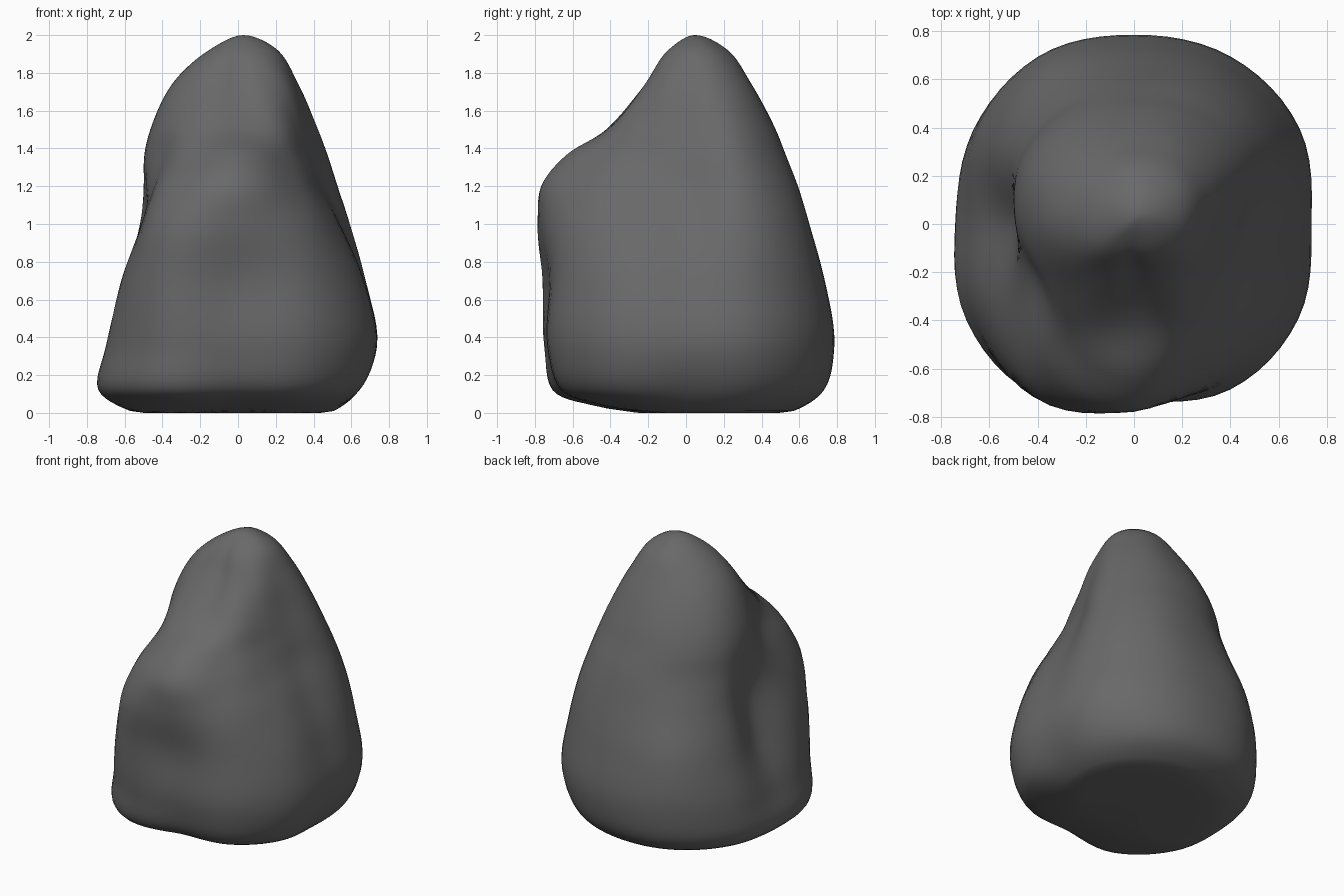
import bpy, bmesh, math
from mathutils import Vector

if "Cube" in bpy.data.objects:
    bpy.data.objects.remove(bpy.data.objects["Cube"])

# Boulder cross-sections: height, then radius every 30 degrees
# (front, right, back, left)
SECTIONS = [
    (0.01, .46, .50, .51, .50, .55, .57, .57, .57, .57, .57, .62, .57),
    (0.12, .665, .71, .70, .64, .70, .73, .73, .75, .75, .735, .79, .79),
    (0.35, .735, .79, .785, .735, .79, .80, .785, .80, .765, .69, .775, .82),
    (0.70, .73, .765, .73, .665, .745, .76, .735, .755, .68, .55, .71, .83),
    (1.00, .775, .71, .60, .545, .67, .69, .65, .64, .59, .48, .59, .81),
    (1.20, .765, .61, .48, .46, .60, .62, .59, .57, .55, .49, .52, .71),
    (1.36, .64, .50, .41, .42, .54, .55, .53, .53, .53, .49, .46, .56),
    (1.50, .42, .42, .37, .38, .48, .49, .475, .48, .49, .46, .43, .45),
    (1.75, .20, .24, .28, .30, .35, .36, .34, .34, .35, .34, .30, .24),
    (1.92, .09, .11, .15, .20, .23, .23, .22, .19, .17, .15, .13, .10),
]
COLS = 12
STEPS = 6


def spline(a, b, c, d, t):
    return 0.5 * (2 * b + (c - a) * t + (2 * a - 5 * b + 4 * c - d) * t * t
                  + (3 * b - a - 3 * c + d) * t ** 3)


def chord_spline(a, b, c, d, t):
    # same, but allowing for unequal spacing of the sections
    u, v, w = ((q - p).length ** 0.75 for p, q in ((a, b), (b, c), (c, d)))
    m0 = v * ((b - a) / u - (c - a) / (u + v) + (c - b) / v)
    m1 = v * ((c - b) / v - (d - b) / (v + w) + (d - c) / w)
    s = 1 - t
    return (b * (1 + 2 * t) * s * s + m0 * t * s * s
            + c * t * t * (3 - 2 * t) - m1 * t * t * s)


def ring(row, index):
    pts = []
    for i in range(COLS * STEPS):
        k, t = divmod(i, STEPS)
        r = spline(*(row[1 + (k + o) % COLS] for o in (-1, 0, 1, 2)), t / STEPS)
        a = 2 * math.pi * i / (COLS * STEPS)
        lift = 0.035 * max(0, math.cos(a)) if index == 0 else 0  # raised front edge
        pts.append(Vector((r * math.sin(a), -r * math.cos(a), row[0] + lift)))
    return pts


n = COLS * STEPS
rings = [ring(row, i) for i, row in enumerate(SECTIONS)]
bottom, top = Vector((0, 0, 0)), Vector((0.03, 0.04, 2.0))


def opposite(r):
    return r[n // 2:] + r[:n // 2]


# Each meridian runs smoothly through both poles
keys = ([opposite(rings[0]), [bottom] * n] + rings
        + [[top] * n, opposite(rings[-1])])

bm = bmesh.new()
low, high = bm.verts.new(bottom), bm.verts.new(top)
layers = []
for s in range(1, len(keys) - 2):
    for j in range(STEPS):
        if s == 1 and j == 0:
            continue
        layer = []
        for i in range(n):
            p = chord_spline(*(keys[s + o][i] for o in (-1, 0, 1, 2)), j / STEPS)
            p.z = min(2.0, max(0.0, p.z))
            layer.append(bm.verts.new(p))
        layers.append(layer)

for i in range(n):
    k = (i + 1) % n
    bm.faces.new((low, layers[0][k], layers[0][i]))
    bm.faces.new((high, layers[-1][i], layers[-1][k]))
    for a, b in zip(layers, layers[1:]):
        bm.faces.new((a[i], a[k], b[k], b[i]))
bmesh.ops.recalc_face_normals(bm, faces=bm.faces)
for f in bm.faces:
    f.smooth = True

mesh = bpy.data.meshes.new("boulder")
bm.to_mesh(mesh)
bm.free()
boulder = bpy.data.objects.new("boulder", mesh)
bpy.context.collection.objects.link(boulder)

# Dark stone colour
stone = bpy.data.materials.new("dark_stone")
stone.diffuse_color = (0.14, 0.14, 0.14, 1)
stone.use_nodes = True
stone.node_tree.nodes["Principled BSDF"].inputs["Base Color"].default_value = stone.diffuse_color
mesh.materials.append(stone)
